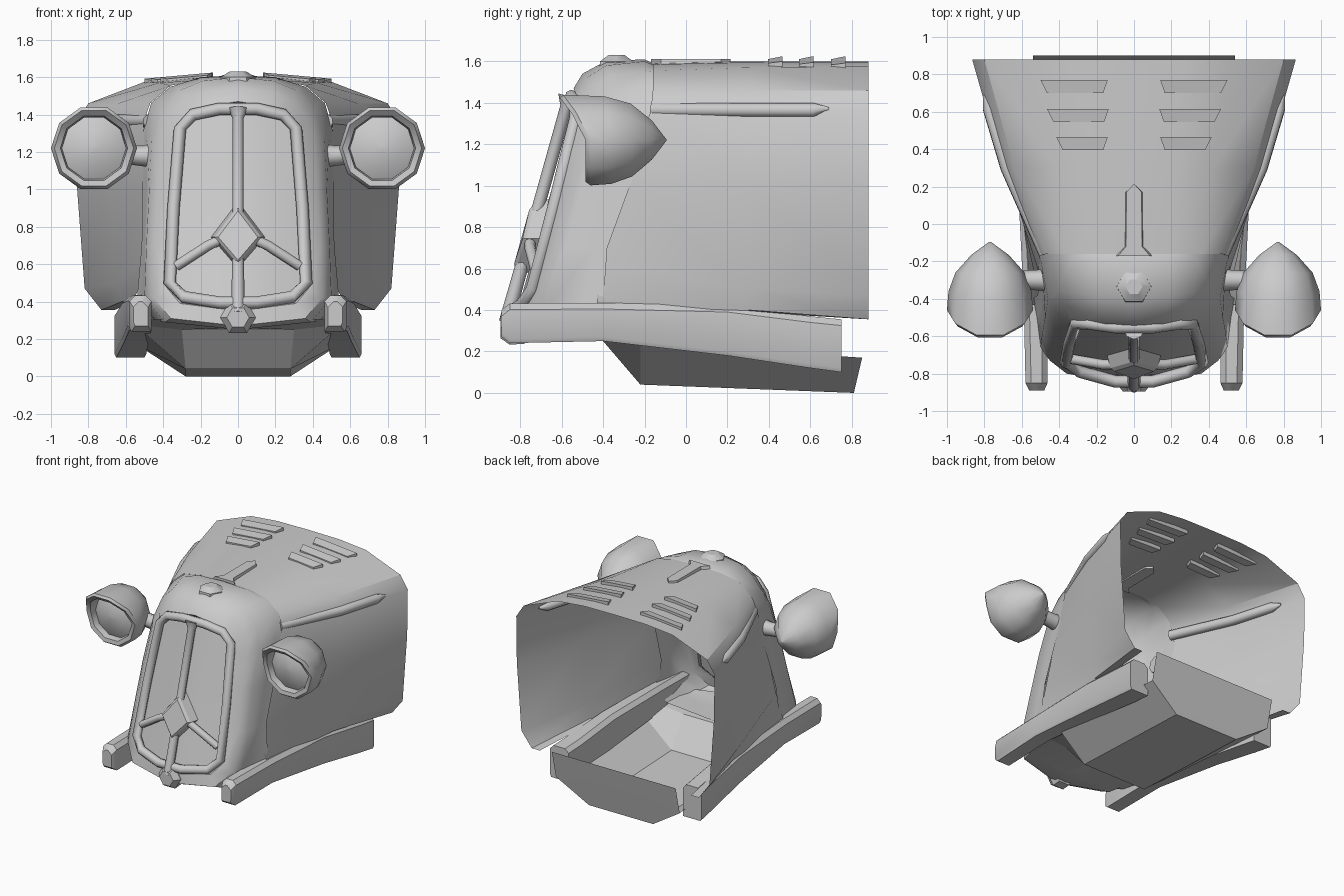
import bpy, bmesh, math
from mathutils import Vector

if "Cube" in bpy.data.objects:
    bpy.data.objects.remove(bpy.data.objects["Cube"])


def build(name, verts, faces, mirror=False, angle=35):
    me = bpy.data.meshes.new(name)
    me.from_pydata([tuple(v) for v in verts], [], faces)
    bm = bmesh.new()
    bm.from_mesh(me)
    bmesh.ops.remove_doubles(bm, verts=bm.verts, dist=0.0005)
    bmesh.ops.recalc_face_normals(bm, faces=bm.faces)
    bm.to_mesh(me)
    bm.free()
    ob = bpy.data.objects.new(name, me)
    bpy.context.collection.objects.link(ob)
    if mirror:
        m = ob.modifiers.new("mirror", 'MIRROR')
        m.use_clip = True
    bpy.ops.object.select_all(action='DESELECT')
    ob.select_set(True)
    bpy.context.view_layer.objects.active = ob
    bpy.ops.object.shade_smooth_by_angle(angle=math.radians(angle))
    return ob


def loft(name, rings, closed=False, caps=False, **kw):
    n = len(rings[0])
    verts = [v for r in rings for v in r]
    faces = []
    for i in range(len(rings) - 1):
        for j in range(n if closed else n - 1):
            k = (j + 1) % n
            faces.append((i * n + j, i * n + k, (i + 1) * n + k, (i + 1) * n + j))
    if caps:
        faces += [tuple(range(n)), tuple(range((len(rings) - 1) * n, len(rings) * n))]
    return build(name, verts, faces, **kw)


def tube(name, path, radii, sides=8, closed=False, **kw):
    pts = [Vector(p) for p in path]
    n = len(pts)
    rings = []
    for i, p in enumerate(pts):
        a = pts[(i - 1) % n] if closed or i else p
        b = pts[(i + 1) % n] if closed or i < n - 1 else p
        d = (b - a).normalized()
        u = d.cross(Vector((0, 1, 0.1))).normalized()
        w = d.cross(u)
        r = radii[i] if isinstance(radii, (list, tuple)) else radii
        rings.append([p + r * (u * math.cos(t) + w * math.sin(t))
                      for t in [2 * math.pi * s / sides for s in range(sides)]])
    if closed:
        rings.append(rings[0])
    return loft(name, rings, closed=True, caps=not closed, angle=55, **kw)


def front(x, z, off=0.0):
    """Point on the raked, curved face of the grille."""
    return (x, -0.545 - (1.46 - z) * 0.28 + 0.6 * x * x + off, z)


# Hood: open sheet flaring toward the back
back = [(0, 1.60), (.27, 1.597), (.5, 1.575), (.80, 1.46), (.865, 1.36),
        (.86, 1.0), (.82, .47), (.73, .355), (.66, .355)]
mid = [(0, 1.60), (.22, 1.595), (.42, 1.57), (.64, 1.46), (.70, 1.36),
       (.69, 1.0), (.66, .5), (.62, .40), (.58, .39)]
nose = [(0, -.16, 1.59), (.2, -.16, 1.585), (.36, -.16, 1.555), (.47, -.16, 1.46), (.505, -.17, 1.36),
        (.495, -.30, 1.0), (.50, -.41, .62), (.53, -.43, .47), (.56, -.43, .41)]
loft("hood", [nose, [(x, .3, z) for x, z in mid], [(x, .88, z) for x, z in back]], mirror=True)

# Grille surround: rounded shell tucked under the hood edge, running to the raked front
r0 = [(0, -.15, 1.585), (.2, -.15, 1.58), (.36, -.15, 1.55), (.465, -.15, 1.46), (.51, -.15, 1.3),
      (.51, -.27, 1.0), (.515, -.38, .7), (.54, -.40, .42), (.45, -.40, .30), (0, -.42, .25)]
r1 = [(0, -.20, 1.61), (.2, -.20, 1.60), (.34, -.20, 1.555), (.445, -.20, 1.465), (.49, -.24, 1.3),
      (.49, -.36, 1.0), (.50, -.45, .7), (.52, -.5, .42), (.44, -.55, .30), (0, -.6, .25)]
r2 = [(0, -.39, 1.60), (.19, -.385, 1.58), (.31, -.37, 1.53), (.41, -.36, 1.43), (.46, -.40, 1.28),
      (.475, -.50, 1.0), (.49, -.58, .7), (.50, -.66, .42), (.39, -.74, .29), (0, -.82, .25)]
r3 = [(0, -.50, 1.54), (.18, -.48, 1.52), (.29, -.46, 1.47), (.37, -.44, 1.38), (.41, -.48, 1.26),
      (.425, -.56, 1.0), (.44, -.64, .7), (.45, -.73, .42), (.36, -.80, .31), (0, -.86, .27)]
edge = [(0, 1.47), (.16, 1.445), (.26, 1.41), (.335, 1.335), (.345, 1.25), (.36, 1.0), (.375, .7),
        (.385, .48), (.31, .39), (0, .35)]
loft("grille_surround", [r0, r1, r2, r3, [front(x, z) for x, z in edge],
                         [front(x * .9, .9 + (z - .9) * .94, .05) for x, z in edge]], mirror=True)

# Grille rim, panel and bars
half = [(.1, 1.43), (.24, 1.40), (.31, 1.325), (.345, .9), (.365, .5), (.29, .425), (.1, .395)]
loop = half + [(-x, z) for x, z in reversed(half)]
tube("grille_rim", [front(x, z, -.005) for x, z in loop], .033, closed=True)
loft("grille_panel", [[front(w * s, z, .03) for s in (0, .5, 1)]
                      for z, w in [(.39, .25), (.46, .35), (.9, .34), (1.33, .31), (1.43, .2)]], mirror=True)
tube("grille_centre_bar", [front(0, .34, -.01), front(0, .9, -.01), front(0, 1.38, -.01), front(0, 1.43, -.01)],
     [.035, .03, .03, .055])
tube("grille_arm", [front(.03, .76, -.01), front(.16, .70, -.01), front(.33, .59, 0)], .027, mirror=True)
dia = [(0, .91), (.125, .745), (0, .60), (-.125, .745)]
loft("grille_diamond", [[front(x * s, .745 + (z - .745) * s, o) for x, z in dia]
                        for s, o in [(1.15, .03), (1, -.035), (.85, -.05)]],
     closed=True, caps=True, angle=20)


# Knobs on top and bottom of the surround
def knob(name, loc, prof, axis):
    rings = []
    for r, h in prof:
        ring = []
        for i in range(6):
            a = math.pi * i / 3
            p, q = r * math.cos(a), r * math.sin(a)
            off = (p, q, h) if axis == 'z' else (p, -h, q)
            ring.append(Vector(loc) + Vector(off))
        rings.append(ring)
    loft(name, rings, closed=True, caps=True)


knob("top_knob", (0, -.335, 1.57), [(.095, 0), (.092, .03), (.045, .06)], 'z')
knob("bottom_knob", (0, -.83, .315), [(.09, -.05), (.095, .02), (.06, .065)], 'y')

# Raised strip along the hood centre
plan = [(.10, -.17), (.05, -.12), (.048, .17), (0, .215)]
plan += [(-x, y) for x, y in reversed(plan[:3])]
loft("hood_strip", [[(x, y, 1.58) for x, y in plan], [(x * .85, y, 1.612) for x, y in plan]],
     closed=True, caps=True)

# Hood louvres, three per side
for i, (y, x0, x1) in enumerate([(.735, .14, .50), (.58, .135, .465), (.43, .14, .415)]):
    quad = [(x0, y + .035), (x1, y + .035), (x1 - .035, y - .035), (x0 + .025, y - .035)]
    top = [(x, yy, 1.637 - .09 * x - (.0 if yy > y else .012)) for x, yy in quad]
    loft(f"louvre_{i + 1}", [[(x, yy, 1.575 - .04 * x) for x, yy in quad], top],
         closed=True, caps=True, mirror=True)

# Side mouldings, half sunk into the hood, pointed at the rear
tube("side_moulding", [(.475, -.16, 1.365), (.68, .3, 1.365), (.775, .62, 1.365), (.80, .69, 1.37)],
     [.036, .036, .036, .008], mirror=True)

# Frame rails
rings = []
for y, a, b, lo, hi in [(-.89, .48, .56, .27, .40), (-.85, .462, .58, .24, .432), (-.4, .465, .59, .25, .435),
                        (.2, .48, .62, .18, .42), (.6, .49, .65, .12, .37), (.75, .5, .66, .10, .355)]:
    c = .03
    rings.append([(a, y, lo), (b - .01, y, lo), (b, y, lo + .02), (b, y, hi - c), (b - c, y, hi),
                  (a + c, y, hi), (a, y, hi - c)])
loft("frame_rail", rings, closed=True, caps=True, mirror=True)

# Under tray, and the tall leaning plate that closes it at the rear
loft("under_tray", [[(0, -.82, .262), (.28, -.77, .29), (.47, -.66, .31)],
                    [(0, -.40, .25), (.30, -.40, .25), (.49, -.40, .27)],
                    [(0, -.22, .04), (.28, -.22, .04), (.51, -.22, .24)],
                    [(0, .81, 0), (.28, .81, 0), (.54, .85, .17)]], mirror=True, angle=20)
loft("rear_plate", [[(0, .81, 0), (0, .85, .17), (0, .90, .385)],
                    [(.28, .81, 0), (.28, .85, .17), (.28, .90, .385)],
                    [(.54, .85, .17), (.54, .85, .17), (.54, .90, .385)]], mirror=True, angle=20)

# Headlamps: teardrop bowls with a hooded upper rim and inset lens
cx, cz = .77, 1.22
rings = []
for r, y, hood in [(.004, -.095, 0), (.10, -.165, 0), (.185, -.26, .05), (.222, -.36, .2), (.23, -.46, .75),
                   (.212, -.485, .75), (.18, -.48, .75), (.172, -.44, .3), (.172, -.43, 0),
                   (.10, -.465, 0), (.004, -.475, 0)]:
    ring = []
    for i in range(10):
        a = math.pi * i / 5
        dz = r * math.sin(a)
        ring.append((cx + r * math.cos(a), y - hood * max(0, dz - .04), cz + dz))
    rings.append(ring)
loft("headlamp", rings, closed=True, caps=True, mirror=True, angle=40)
tube("headlamp_mount", [(.45, -.30, 1.18), (.52, -.30, 1.18), (.63, -.30, 1.19)], [.065, .055, .05], mirror=True)
